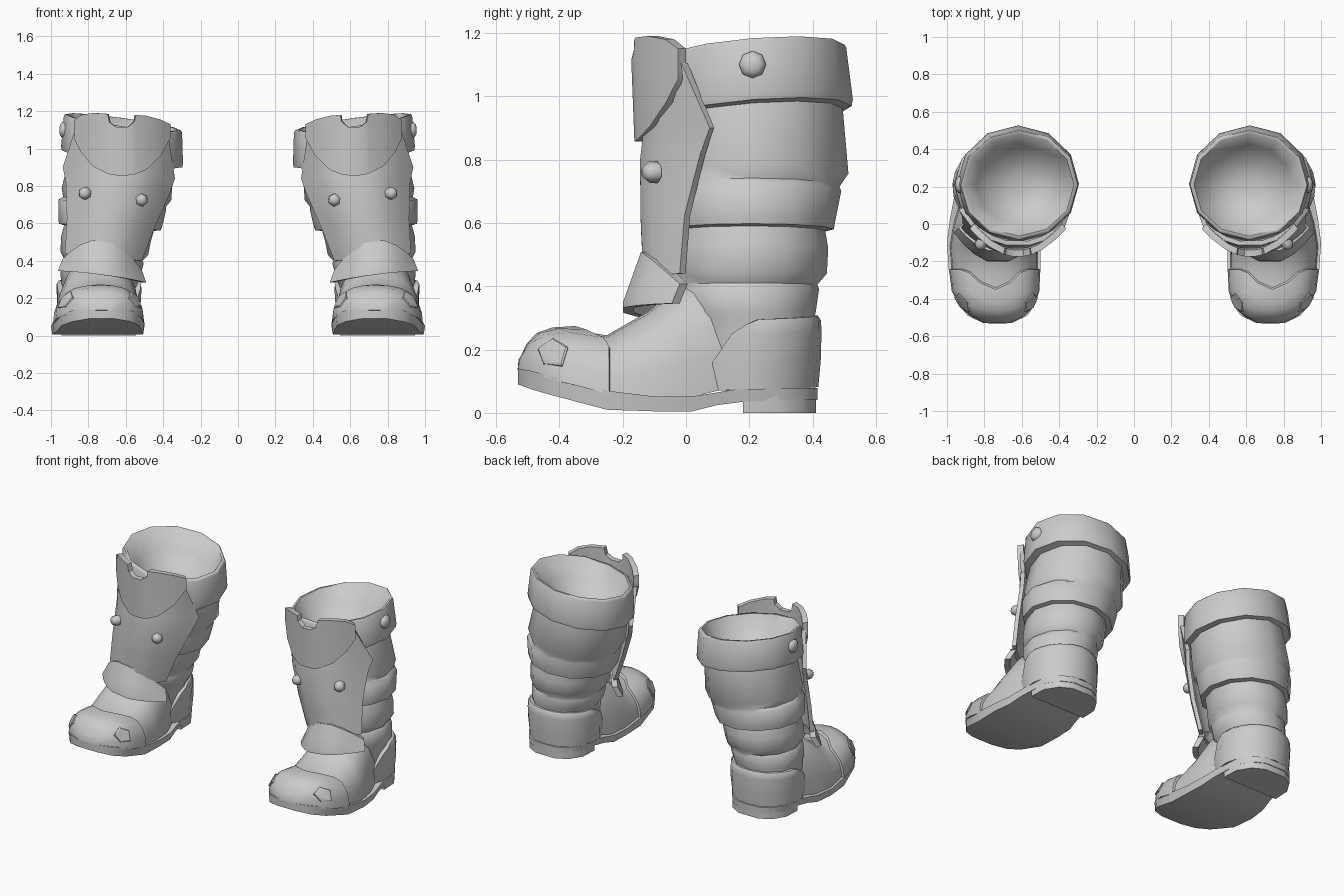
import bpy, bmesh
from math import sin, cos, pi, radians
from mathutils import Vector

if "Cube" in bpy.data.objects:
    bpy.data.objects.remove(bpy.data.objects["Cube"])


def finish(name, bm, angle=35):
    """Clean normals, shade, and mirror to make the pair."""
    bmesh.ops.recalc_face_normals(bm, faces=bm.faces[:])
    me = bpy.data.meshes.new(name)
    bm.to_mesh(me)
    bm.free()
    me.shade_smooth()
    me.set_sharp_from_angle(angle=radians(angle))
    ob = bpy.data.objects.new(name, me)
    bpy.context.collection.objects.link(ob)
    ob.modifiers.new("pair", 'MIRROR').use_mirror_merge = False
    return ob


def loft(name, rings, angle=35):
    """Closed rings joined into a capped solid."""
    bm = bmesh.new()
    vs = [[bm.verts.new(p) for p in r] for r in rings]
    n = len(vs[0])
    for a, b in zip(vs, vs[1:]):
        for i in range(n):
            j = (i + 1) % n
            bm.faces.new((a[i], a[j], b[j], b[i]))
    bm.faces.new(vs[0])
    bm.faces.new(vs[-1])
    return finish(name, bm, angle)


def plate(name, rows, thick, target, angle=35):
    """Curved sheet thickened towards a target point (z None = level)."""
    def inward(p):
        p = Vector(p)
        t = Vector((target[0], target[1], p.z if target[2] is None else target[2]))
        return p + (t - p).normalized() * thick
    bm = bmesh.new()
    out = [[bm.verts.new(p) for p in r] for r in rows]
    inn = [[bm.verts.new(inward(p)) for p in r] for r in rows]
    m, n = len(rows), len(rows[0])
    for g in (out, inn):
        for i in range(m - 1):
            for j in range(n - 1):
                bm.faces.new((g[i][j], g[i][j + 1], g[i + 1][j + 1], g[i + 1][j]))
    rim = [(0, j) for j in range(n)] + [(i, n - 1) for i in range(1, m)]
    rim += [(m - 1, j) for j in range(n - 2, -1, -1)] + [(i, 0) for i in range(m - 2, 0, -1)]
    for (a, b), (c, d) in zip(rim, rim[1:] + rim[:1]):
        bm.faces.new((out[a][b], out[c][d], inn[c][d], inn[a][b]))
    return finish(name, bm, angle)


def clamp(v):
    return max(0.0, min(1.0, v))


# Shaft: banded, leaning tube with folded cuff and a dished opening
def shaft_ring(z, cx, cy, rx, ry, n=12):
    sx, sy = .14 * clamp((z - .3) / .6), .08 * clamp((z - .75) / .2)
    pts = []
    for k in range(n):
        dx, dy = rx * sin(2 * pi * k / n), ry * cos(2 * pi * k / n)
        pts.append((cx + dx, cy + dy, z + sx * dx + sy * dy))
    return pts


shaft = [
    (.08, .745, .205, .20, .205), (.30, .74, .195, .205, .21),
    (.32, .735, .19, .215, .22), (.39, .725, .19, .22, .23),
    (.405, .72, .19, .21, .225), (.44, .715, .195, .235, .25),
    (.52, .705, .20, .24, .249), (.575, .69, .20, .24, .24),
    (.58, .685, .205, .272, .262), (.60, .683, .205, .277, .265),
    (.70, .672, .21, .288, .28), (.715, .66, .21, .275, .275),
    (.755, .65, .215, .293, .298), (.94, .62, .21, .277, .285),
    (.945, .62, .215, .322, .308), (.965, .62, .215, .326, .312),
    (1.13, .615, .21, .316, .296), (1.14, .615, .21, .31, .29),
    (1.14, .615, .21, .295, .275), (1.03, .615, .21, .23, .215),
    (.96, .615, .21, .13, .12), (.94, .615, .21, .05, .05)]
loft("boot_shaft", [shaft_ring(*s) for s in shaft], 60)

# Foot: arched sections along y (y, centre x, half width, bottom, top)
FOOT = [
    (-.525, .73, .06, .135, .155), (-.51, .73, .10, .13, .195),
    (-.48, .73, .15, .12, .235), (-.43, .735, .195, .105, .255),
    (-.36, .74, .22, .09, .262), (-.25, .745, .23, .06, .245),
    (-.12, .75, .235, .045, .32), (0, .745, .22, .045, .42),
    (.10, .745, .19, .07, .42), (.3, .745, .14, .075, .36)]


def foot(y, t, off=0.0):
    yc = max(FOOT[0][0], min(FOOT[-1][0], y))
    for a, b in zip(FOOT, FOOT[1:]):
        if yc <= b[0]:
            f = (yc - a[0]) / (b[0] - a[0])
            _, cx, hw, zb, zt = [p + (q - p) * f for p, q in zip(a, b)]
            break
    c, s = cos(t), abs(sin(t))
    x = (abs(c) ** .8) * (1 if c > 0 else -1)
    return (cx - (hw + off) * x, y, zb + (zt + off - zb) * s ** .85)


ARC = [pi * k / 12 for k in range(13)]
loft("foot_upper", [[foot(s[0], t) for t in ARC] for s in FOOT], 50)

# Toe cap with a notch in its rear edge, closed at the tip
notch = {6: -.35, 5: -.315, 7: -.315, 4: -.26, 8: -.26}
cap = [[foot(-.532, t, -.0195) for t in ARC]]
for s in (.008, .05, .14, .32, .6, 1):
    cap.append([foot(-.53 + s * (notch.get(k, -.243) + .53), t, .014)
                for k, t in enumerate(ARC)])
plate("toe_cap", cap, .018, (.74, -.2, .05), 50)

# Five-sided toe patches
for side, tc in (("inner", .5), ("outer", pi - .5)):
    rings = []
    for off, k in ((.0, 1), (.02, 1), (.022, .85)):
        rings.append([foot(-.42 + .05 * k * sin(2 * pi * i / 5),
                           tc + .33 * k * cos(2 * pi * i / 5) * (1 if side == "inner" else -1), off)
                      for i in range(5)])
    loft("toe_patch_" + side, rings, 30)

# Sole and heel block (y, centre x, half width, bottom, top)
SOLE = [
    (-.53, .73, .075, .09, .14), (-.49, .73, .16, .075, .133),
    (-.42, .735, .212, .055, .115), (-.25, .745, .245, .01, .07),
    (-.1, .75, .25, .005, .052), (.02, .745, .24, .005, .052),
    (.10, .745, .225, .025, .065), (.18, .745, .21, .035, .078),
    (.30, .745, .197, .04, .078), (.38, .745, .14, .04, .078), (.415, .745, .07, .04, .078)]
loft("sole", [[(cx - w, y, zt), (cx + w, y, zt), (cx + w * .97, y, zb), (cx - w * .97, y, zb)]
              for y, cx, w, zb, zt in SOLE])
half = [(.20, .18), (.195, .29), (.145, .37), (.07, .41)]
outline = [(.745 + w, y) for w, y in half] + [(.745 - w, y) for w, y in reversed(half)]
loft("heel_block", [[(x, y, z) for x, y in outline] for z in (0, .06)])

# Heel counter wrapped round the back
counter = []
for z, a, r in ((.07, 126, .218), (.16, 121, .226), (.25, 104, .228), (.28, 92, .226), (.295, 82, .216)):
    counter.append([(.743 + r * sin(radians(a) * k / 6), .2 + r * cos(radians(a) * k / 6),
                     z + .012 * (1 - abs(k) / 6)) for k in range(-6, 7)])
plate("heel_counter", counter, .03, (.743, .2, None), 50)


# Shin guard plates: bowed strips, outer side higher
def bow(t, z, cx, hw, yf, ys, tilt=.1):
    return (cx + hw * t, yf + (ys - yf) * abs(t) ** 2, z + tilt * hw * t)


COLS = [-1, -.8, -.55, -.25, .25, .55, .8, 1]
guard = [(1.08, .62, .25, -.12, -.015), (.87, .637, .30, -.15, .075), (.79, .642, .278, -.158, .045),
         (.60, .68, .235, -.152, -.005), (.42, .72, .205, -.142, -.02)]
plate("shin_guard", [[bow(t, *g) for t in COLS] for g in guard], .025, (.68, .25, None), 40)

# Knee plate with a notched top edge (t, top z)
top = [(-1, 1.13), (-.8, 1.155), (-.5, 1.175), (-.28, 1.18), (-.26, 1.145), (-.12, 1.115),
       (.12, 1.115), (.26, 1.14), (.30, 1.185), (.6, 1.19), (.85, 1.18), (1, 1.15)]
knee = []
for s in (0, .35, .7, 1):
    row = []
    for t, zt in top:
        zb = .855 + .10 * t * t + .10 * t ** 4
        x, y, _ = bow(t, 0, .62, .258, -.175 + .01 * s, -.025)
        row.append((x, y, zt + (zb - zt) * s))
    knee.append(row)
plate("knee_plate", knee, .035, (.62, .25, None), 40)

# Ankle flare below the shin guard
flare = []
for s in (0, .5, .88, 1):
    row = []
    for t in COLS:
        z0, z1 = .51 - .13 * t * t, .325 - .01 * t * t
        row.append(bow(t, z0 + (z1 - z0) * s, .727, .212 + .024 * s,
                       -.15 - .06 * min(1, s * 1.1), -.02 - .025 * s, .13))
    flare.append(row)
plate("ankle_flare", flare, .035, (.727, .2, None), 40)


# Domed rivets on guard and cuff
def rivet(name, pos, axis, r, h, n=6):
    rot = Vector((0, 0, 1)).rotation_difference(Vector(axis))
    rings = [[Vector(pos) + rot @ Vector((r * k * cos(2 * pi * i / n), r * k * sin(2 * pi * i / n), d))
              for i in range(n)] for k, d in ((1, -.02), (1, h * .3), (.55, h))]
    loft(name, rings, 65)


rivet("guard_rivet_outer", (.82, -.108, .76), (.45, -1, 0), .034, .028)
rivet("guard_rivet_inner", (.515, -.112, .725), (-.45, -1, 0), .034, .028)
rivet("cuff_rivet", (.934, .21, 1.10), (1, 0, .05), .043, .02, 8)
